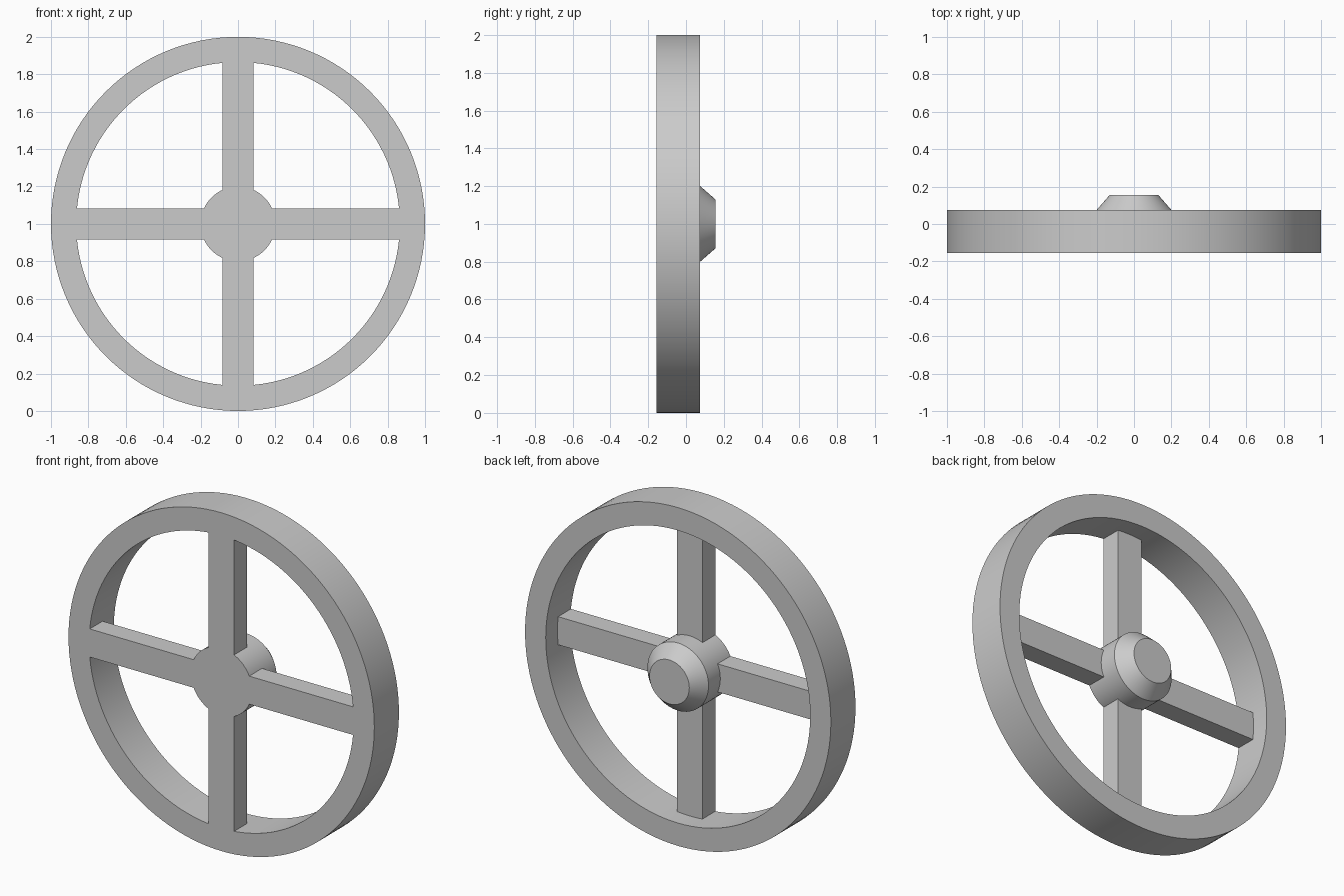
import bpy, math

cube = bpy.data.objects.get("Cube")
if cube:
    bpy.data.objects.remove(cube, do_unlink=True)

FRONT, BACK = -0.155, 0.075
CENTRE_Z = 1.0

grey = bpy.data.materials.new("plain grey")
grey.use_nodes = True
colour = (0.6, 0.6, 0.6, 1)
grey.diffuse_color = colour
grey.node_tree.nodes["Principled BSDF"].inputs["Base Color"].default_value = colour


def new_object(name, verts, faces):
    mesh = bpy.data.meshes.new(name)
    mesh.from_pydata(verts, [], faces)
    mesh.materials.append(grey)
    obj = bpy.data.objects.new(name, mesh)
    bpy.context.collection.objects.link(obj)
    return obj


def lathe(name, profile, segments, closed):
    """Turn (radius, y) points around the wheel axis; an open profile gets flat caps."""
    verts = []
    for r, y in profile:
        for i in range(segments):
            a = math.tau * i / segments
            verts.append((r * math.cos(a), y, CENTRE_Z + r * math.sin(a)))
    n = len(profile)
    faces = []
    for k in range(n if closed else n - 1):
        lo, hi = k * segments, (k + 1) % n * segments
        for i in range(segments):
            j = (i + 1) % segments
            faces.append((lo + i, hi + i, hi + j, lo + j))
    if not closed:
        faces.append(tuple(range(segments)))
        faces.append(tuple(reversed(range((n - 1) * segments, n * segments))))
    return new_object(name, verts, faces)


def box(name, half_x, half_z, y0, y1):
    bpy.ops.mesh.primitive_cube_add(size=2, location=(0, (y0 + y1) / 2, CENTRE_Z))
    obj = bpy.context.object
    obj.name = name
    obj.scale = (half_x, (y1 - y0) / 2, half_z)
    bpy.ops.object.transform_apply(location=True, rotation=False, scale=True)
    obj.data.materials.append(grey)
    return obj


# Rim, spoke bars and chamfered hub
wheel = lathe("spoked_wheel", [(1, FRONT), (1, BACK), (0.865, BACK), (0.865, FRONT)], 128, True)
parts = [
    box("spoke_bar_upright", 0.083, 0.93, FRONT, -0.035),
    box("spoke_bar_level", 0.93, 0.083, FRONT, -0.035),
    lathe("hub", [(0.2, FRONT), (0.2, BACK), (0.13, 0.155)], 64, False),
]

# Fuse the parts into a single casting
bpy.ops.object.select_all(action="DESELECT")
bpy.context.view_layer.objects.active = wheel
wheel.select_set(True)
for part in parts:
    union = wheel.modifiers.new("join " + part.name, "BOOLEAN")
    union.operation = "UNION"
    union.solver = "EXACT"
    union.object = part
    bpy.ops.object.modifier_apply(modifier=union.name)
    bpy.data.objects.remove(part, do_unlink=True)

bpy.ops.object.shade_smooth_by_angle(angle=math.radians(30))
